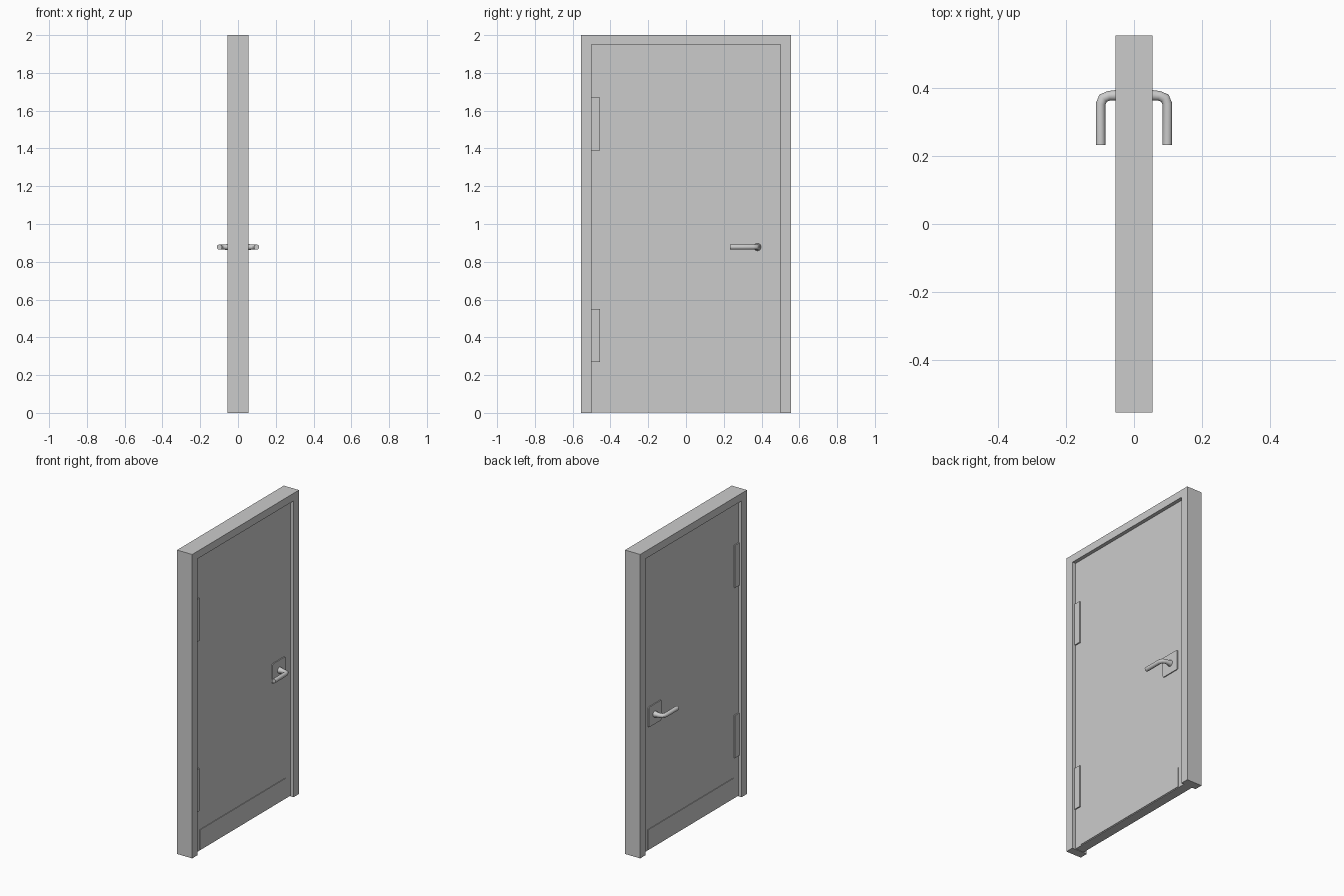
import bpy, bmesh, math
from mathutils import Vector

if "Cube" in bpy.data.objects:
    bpy.data.objects.remove(bpy.data.objects["Cube"])

FRAME_X, DOOR_X = 0.055, 0.031      # half depths
HANDLE_Y, HANDLE_Z = 0.378, 0.878


def make_object(name, bm, smooth=False):
    bmesh.ops.recalc_face_normals(bm, faces=bm.faces[:])
    mesh = bpy.data.meshes.new(name)
    bm.to_mesh(mesh)
    bm.free()
    ob = bpy.data.objects.new(name, mesh)
    bpy.context.collection.objects.link(ob)
    if smooth:
        bpy.ops.object.select_all(action='DESELECT')
        ob.select_set(True)
        bpy.context.view_layer.objects.active = ob
        bpy.ops.object.shade_smooth_by_angle(angle=math.radians(40))
    return ob


def extrude_profile(name, yz, x0, x1):
    """Extrude a (y, z) outline along x."""
    bm = bmesh.new()
    face = bm.faces.new([bm.verts.new((x0, y, z)) for y, z in yz])
    new = bmesh.ops.extrude_face_region(bm, geom=[face])['geom']
    verts = [v for v in new if isinstance(v, bmesh.types.BMVert)]
    bmesh.ops.translate(bm, vec=(x1 - x0, 0, 0), verts=verts)
    return make_object(name, bm)


def plate(name, x0, x1, y0, y1, z0, z1):
    return extrude_profile(name, [(y0, z0), (y1, z0), (y1, z1), (y0, z1)], x0, x1)


def rounded_rect(cy, cz, hy, hz, r, n=4):
    pts = []
    for k, (sy, sz) in enumerate([(1, 1), (-1, 1), (-1, -1), (1, -1)]):
        for i in range(n + 1):
            a = math.pi / 2 * (k + i / n)
            pts.append((cy + sy * (hy - r) + r * math.cos(a),
                        cz + sz * (hz - r) + r * math.sin(a)))
    return pts


def lever(name, path, sides=16):
    """Sweep a circle along (x, y, radius) points lying in a level plane."""
    bm = bmesh.new()
    pts = [Vector((x, y, HANDLE_Z)) for x, y, _ in path]
    rings = []
    for i, p in enumerate(pts):
        a = (p - pts[i - 1]).normalized() if i else (pts[1] - p).normalized()
        b = (pts[i + 1] - p).normalized() if i < len(pts) - 1 else a
        side = (a + b).normalized().cross(Vector((0, 0, 1)))
        stretch = 1 / math.cos(a.angle(b) / 2)
        r = path[i][2]
        ring = []
        for k in range(sides):
            t = 2 * math.pi * k / sides
            ring.append(bm.verts.new(p + side * (r * stretch * math.cos(t))
                                     + Vector((0, 0, r * math.sin(t)))))
        rings.append(ring)
    for r0, r1 in zip(rings, rings[1:]):
        for k in range(sides):
            j = (k + 1) % sides
            bm.faces.new((r0[k], r0[j], r1[j], r1[k]))
    bm.faces.new(rings[0])
    bm.faces.new(rings[-1])
    return make_object(name, bm, smooth=True)


# Door frame: two jambs and a head in one outline
extrude_profile("door_frame", [(-0.555, 0), (-0.5, 0), (-0.5, 1.95), (0.5, 1.95),
                               (0.5, 0), (0.555, 0), (0.555, 2), (-0.555, 2)],
                -FRAME_X, FRAME_X)

# Door leaf
plate("door_leaf", -DOOR_X, DOOR_X, -0.5, 0.5, 0.003, 1.95)

# Fittings repeated on both faces
for s, label in ((1, "right"), (-1, "left")):
    x = s * DOOR_X
    # Kick plate
    plate("kick_plate_" + label, x, x + s * 0.004, -0.445, 0.445, 0.008, 0.14)
    # Hinges
    for z, level in ((0.27, "lower"), (1.39, "upper")):
        plate(f"hinge_{level}_{label}", x, x + s * 0.008, -0.5, -0.455, z, z + 0.28)
    # Handle backing plate
    extrude_profile("handle_plate_" + label,
                    rounded_rect(0.374, HANDLE_Z, 0.066, 0.066, 0.008), x, x + s * 0.006)
    # Lever handle with flared neck
    path = [(0.03, HANDLE_Y, 0.02), (0.04, HANDLE_Y, 0.02), (0.055, HANDLE_Y, 0.0155),
            (0.074, HANDLE_Y - 0.001, 0.014), (0.091, HANDLE_Y - 0.008, 0.014),
            (0.098, HANDLE_Y - 0.025, 0.014), (0.098, 0.232, 0.014)]
    lever("lever_handle_" + label, [(s * px, py, r) for px, py, r in path])
